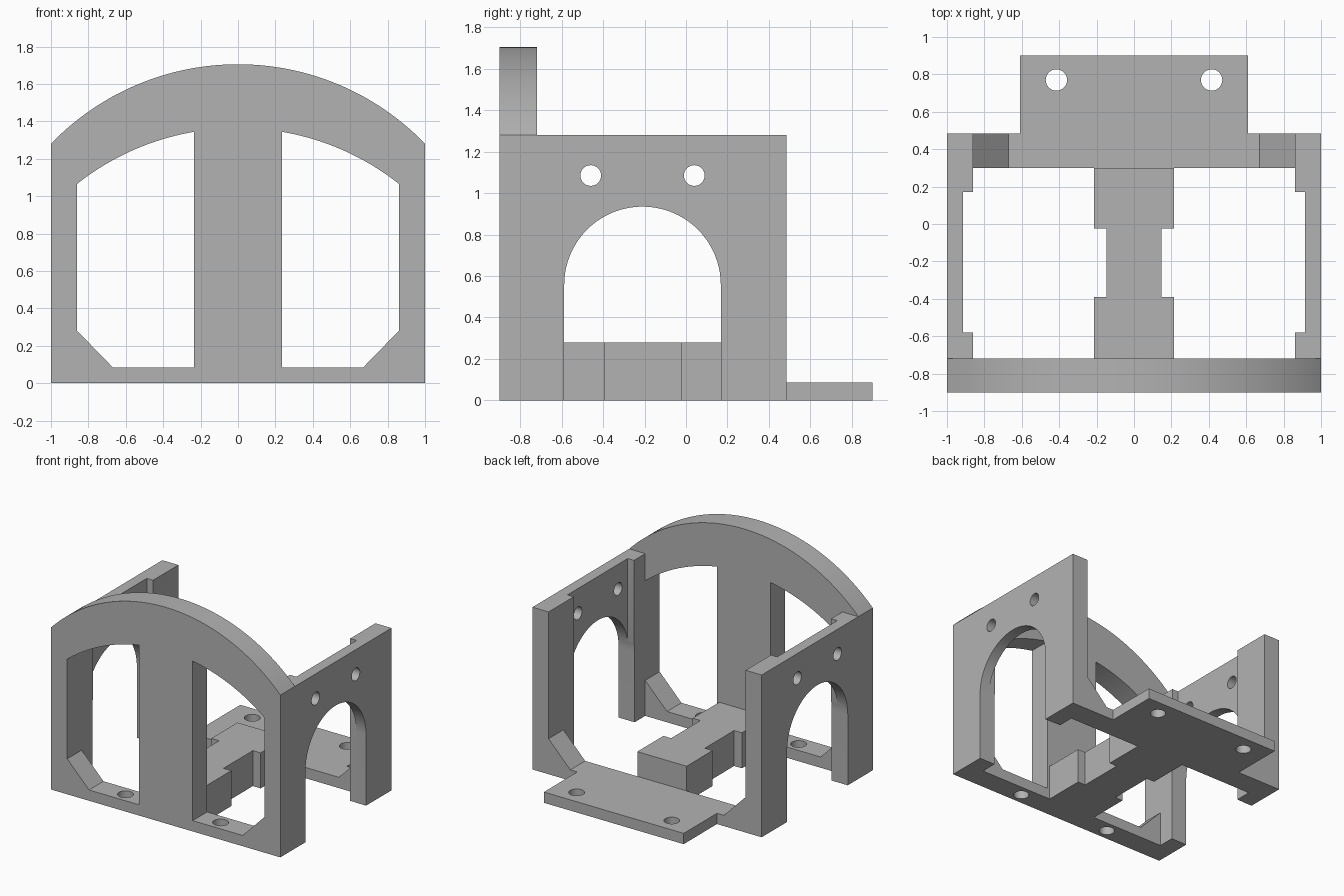
import bpy, bmesh, math

cube = bpy.data.objects.get("Cube")
if cube:
    bpy.data.objects.remove(cube, do_unlink=True)

grey = bpy.data.materials.new("plain grey")
grey.use_nodes = True
GREY = (0.45, 0.45, 0.45, 1)
grey.diffuse_color = GREY
grey.node_tree.nodes["Principled BSDF"].inputs["Base Color"].default_value = GREY

# Main sizes
FRONT, FRONT_IN, REAR_IN, REAR_OUT, BACK = -0.90, -0.72, 0.30, 0.485, 0.90
FLOOR, LEDGE, WALL, INNER = 0.085, 0.28, 1.28, 0.86
BOW_R = 1.389

PLACE = {"x": lambda u, v, w: (w, u, v),
         "y": lambda u, v, w: (u, w, v),
         "z": lambda u, v, w: (u, v, w)}


def prism(name, outline, axis, low, high):
    """Extrude a flat outline along an axis."""
    bm = bmesh.new()
    put = PLACE[axis]
    base = bm.faces.new([bm.verts.new(put(u, v, low)) for u, v in outline])
    top = bmesh.ops.extrude_face_region(bm, geom=[base])["geom"]
    move = put(0, 0, high - low)
    bmesh.ops.translate(bm, vec=move, verts=[g for g in top if isinstance(g, bmesh.types.BMVert)])
    bmesh.ops.recalc_face_normals(bm, faces=bm.faces)
    mesh = bpy.data.meshes.new(name)
    bm.to_mesh(mesh)
    bm.free()
    mesh.materials.append(grey)
    obj = bpy.data.objects.new(name, mesh)
    bpy.context.collection.objects.link(obj)
    return obj


def arc(cu, cv, r, start, end, steps=40):
    return [(cu + r * math.cos(start + (end - start) * i / steps),
             cv + r * math.sin(start + (end - start) * i / steps)) for i in range(steps + 1)]


def circle(cu, cv, r):
    return arc(cu, cv, r, 0, math.tau, 32)[:-1]


def mirrored(half):
    """Complete a right-hand outline with its mirror image."""
    return half + [(-u, v) for u, v in reversed(half)]


def cut(obj, cutters):
    for c in cutters:
        mod = obj.modifiers.new("cut", "BOOLEAN")
        mod.operation, mod.solver, mod.object = "DIFFERENCE", "EXACT", c
        bpy.ops.object.select_all(action="DESELECT")
        bpy.context.view_layer.objects.active = obj
        obj.select_set(True)
        bpy.ops.object.modifier_apply(modifier=mod.name)
        bpy.data.objects.remove(c, do_unlink=True)


def smooth(obj):
    bpy.ops.object.select_all(action="DESELECT")
    bpy.context.view_layer.objects.active = obj
    obj.select_set(True)
    bpy.ops.object.shade_smooth_by_angle(angle=math.radians(30))


def screw_holes(y):
    return [prism("hole_cutter", circle(s * 0.415, y, 0.057), "z", -0.1, 0.15) for s in (-1, 1)]


# Bowed front panel with two windows
half_angle = math.asin(1 / BOW_R)
bow = arc(0, 1.705 - BOW_R, BOW_R, math.pi / 2 - half_angle, math.pi / 2 + half_angle, 64)
front_panel = prism("front_panel", [(-1, 0), (1, 0)] + bow, "y", FRONT, FRONT_IN)
window_bow = arc(0, -0.025, BOW_R, math.acos(INNER / BOW_R), math.acos(0.235 / BOW_R))
window = [(0.235, FLOOR), (0.67, FLOOR), (INNER, LEDGE)] + window_bow
cut(front_panel, [prism("window_cutter", [(s * u, v) for u, v in window], "y", -1, -0.6)
                  for s in (-1, 1)] + screw_holes(-0.81))
smooth(front_panel)

# Side walls: recessed inside, arched opening, two mounting holes
for side, name in ((1, "left_wall"), (-1, "right_wall")):
    plan = [(1, FRONT_IN), (1, REAR_OUT), (INNER, REAR_OUT), (INNER, 0.17),
            (0.915, 0.17), (0.915, -0.58), (INNER, -0.58), (INNER, FRONT_IN)]
    wall = prism(name, [(side * u, v) for u, v in plan], "z", 0, WALL)
    low, high = sorted((side * 0.7, side * 1.2))
    arch = [(-0.588, -0.1), (0.168, -0.1)] + arc(-0.21, 0.557, 0.378, 0, math.pi)
    shapes = [arch, circle(-0.46, 1.085, 0.05), circle(0.04, 1.085, 0.05)]
    cut(wall, [prism("wall_cutter", s, "x", low, high) for s in shapes])
    smooth(wall)
    # Sloped corner between rear floor and wall
    prism(name.replace("wall", "gusset"),
          [(side * 0.67, FLOOR), (side * INNER, FLOOR), (side * INNER, LEDGE)],
          "y", REAR_IN, REAR_OUT)

# Rear floor with mounting tab
rear_floor = prism("rear_floor", mirrored([(INNER, REAR_IN), (INNER, REAR_OUT),
                                           (0.61, REAR_OUT), (0.61, BACK)]), "z", 0, FLOOR)
cut(rear_floor, screw_holes(0.77))
smooth(rear_floor)

# Waisted centre spine joining front and rear
prism("centre_spine", mirrored([(0.215, FRONT_IN), (0.215, -0.39), (0.147, -0.39),
                                (0.147, -0.025), (0.215, -0.025), (0.215, REAR_IN)]),
      "z", 0, LEDGE)
